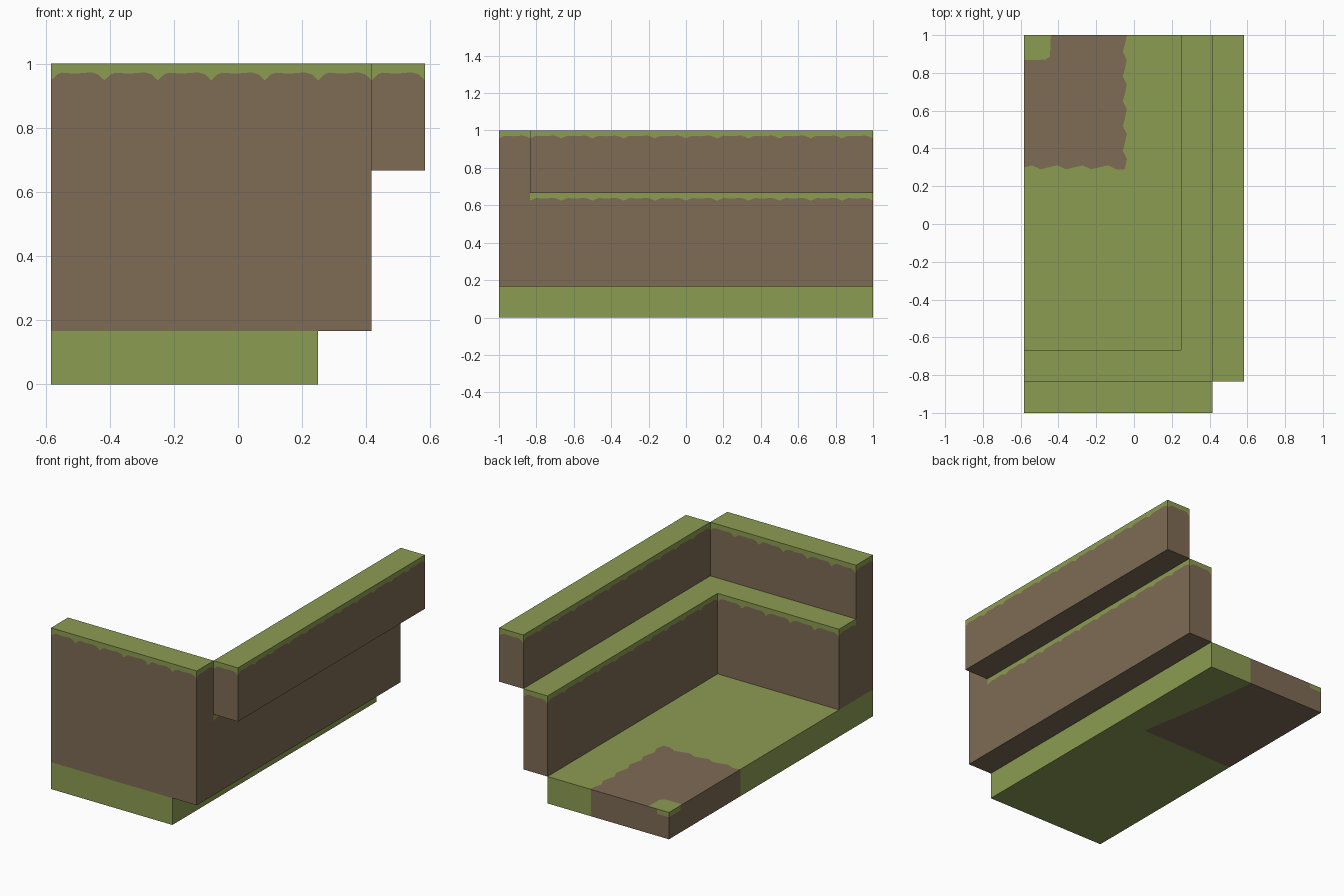
import bpy, bmesh, math
from mathutils import Vector

if "Cube" in bpy.data.objects:
    bpy.data.objects.remove(bpy.data.objects["Cube"])

GREEN, BROWN = 0, 1


def material(name, rgb):
    m = bpy.data.materials.new(name)
    m.diffuse_color = (*rgb, 1)
    m.use_nodes = True
    m.node_tree.nodes["Principled BSDF"].inputs["Base Color"].default_value = m.diffuse_color
    return m


MATS = [material("grass_green", (0.262, 0.332, 0.084)),
        material("earth_brown", (0.209, 0.147, 0.089))]

# Main levels, in sixths of a unit
X0, X1, X2, X3 = -0.5833, 0.25, 0.4167, 0.5833
Y0, Y1, Y2, Y3 = -1.0, -0.8333, -0.6667, 1.0
Z1, Z2, Z3 = 0.1667, 0.6667, 1.0
PERIOD = 1 / 6


def face(bm, pts, normal, mat):
    f = bm.faces.new([bm.verts.new(p) for p in pts])
    f.normal_update()
    if f.normal.dot(Vector(normal)) < 0:
        f.normal_flip()
    f.material_index = mat


def flat(bm, xy, z, mat, up=1):
    """Horizontal polygon facing up or down."""
    face(bm, [(x, y, z) for x, y in xy], (0, 0, up), mat)


def rect(x0, x1, y0, y1):
    return [(x0, y0), (x1, y0), (x1, y1), (x0, y1)]


def upright(bm, axis, at, sign, poly, mat):
    """Vertical polygon of (u, z) points on the plane axis = at."""
    if axis == 'x':
        face(bm, [(at, u, z) for u, z in poly], (sign, 0, 0), mat)
    else:
        face(bm, [(u, at, z) for u, z in poly], (0, sign, 0), mat)


def panel(bm, axis, at, sign, u0, u1, z0, z1):
    """Earth panel with a dripping grass fringe along its top."""
    drip = 0.042 if axis == 'x' else 0.052
    steps = [(0, drip), (0.02, 0.033), (0.035, 0.028), (0.075, 0.031),
             (0.125, 0.027), (0.147, 0.033)]
    n = math.ceil((u1 - u0) / PERIOD - 0.01)
    edge = [(u0 + k * PERIOD + s, z1 - d) for k in range(n) for s, d in steps]
    edge = [p for p in edge if p[0] < u1 - 0.003] + [(u1, z1 - drip)]
    for a, b in zip(edge, edge[1:]):
        upright(bm, axis, at, sign, [a, b, (b[0], z1), (a[0], z1)], GREEN)
        upright(bm, axis, at, sign, [a, b, (b[0], z0), (a[0], z0)], BROWN)


def finish(bm, name):
    bmesh.ops.remove_doubles(bm, verts=bm.verts, dist=0.0002)
    me = bpy.data.meshes.new(name)
    bm.to_mesh(me)
    bm.free()
    for m in MATS:
        me.materials.append(m)
    bpy.context.collection.objects.link(bpy.data.objects.new(name, me))


# Front wall: full height
bm = bmesh.new()
panel(bm, 'y', Y0, -1, X0, X2, Z1, Z3)
panel(bm, 'y', Y1, 1, X0, X2, Z2, Z3)
panel(bm, 'x', X0, -1, Y0, Y1, Z1, Z3)
panel(bm, 'x', X2, 1, Y0, Y1, Z1, Z3)
flat(bm, rect(X0, X2, Y0, Y1), Z3, GREEN)
flat(bm, rect(X1, X2, Y0, Y1), Z1, BROWN, -1)
finish(bm, "front_wall")

# Front step: ledge behind the front wall
bm = bmesh.new()
panel(bm, 'y', Y2, 1, X0, X1, Z1, Z2)
panel(bm, 'x', X0, -1, Y1, Y2, Z1, Z2)
panel(bm, 'x', X2, 1, Y1, Y2, Z1, Z2)
flat(bm, rect(X0, X2, Y1, Y2), Z2, GREEN)
flat(bm, rect(X1, X2, Y1, Y2), Z1, BROWN, -1)
finish(bm, "front_step")

# Right step: long ledge along the side
bm = bmesh.new()
panel(bm, 'x', X1, -1, Y2, Y3, Z1, Z2)
panel(bm, 'x', X2, 1, Y2, Y3, Z1, Z2)
panel(bm, 'y', Y3, 1, X1, X2, Z1, Z2)
flat(bm, rect(X1, X2, Y2, Y3), Z2, GREEN)
flat(bm, rect(X1, X2, Y2, Y3), Z1, BROWN, -1)
finish(bm, "right_step")

# Right wall: overhanging upper tier
bm = bmesh.new()
panel(bm, 'x', X2, -1, Y1, Y3, Z2, Z3)
panel(bm, 'x', X3, 1, Y1, Y3, Z2, Z3)
panel(bm, 'y', Y1, -1, X2, X3, Z2, Z3)
panel(bm, 'y', Y3, 1, X2, X3, Z2, Z3)
flat(bm, rect(X2, X3, Y1, Y3), Z3, GREEN)
flat(bm, rect(X2, X3, Y1, Y3), Z2, BROWN, -1)
finish(bm, "right_wall")

# Base slab: grass with a bare earth patch in the back left corner
bm = bmesh.new()
PX, PY = -0.048, 0.30
wave = lambda i: 0.012 * math.sin(i * 2.1)
edge = [(X0 + (PX - X0) * i / 12, PY + wave(i)) for i in range(12)]
edge += [(PX, PY - 0.01)]
edge += [(PX + wave(i), PY + (Y3 - PY) * i / 16) for i in range(1, 17)]
tuft = [(-0.44, Y3), (-0.445, 0.885), (-0.47, 0.87), (X0, 0.868)]
flat(bm, edge + tuft, Z1, BROWN)
flat(bm, tuft + [(X0, Y3)], Z1, GREEN)
flat(bm, edge + [(X1, Y3), (X1, Y2), (X0, Y2)], Z1, GREEN)
# underside, with its own patch outline
under = [(X0, 0.17), (0.07, 0.18), (0.0, 0.6), (-0.05, Y3)]
flat(bm, under + [(X0, Y3)], 0, BROWN, -1)
flat(bm, under + [(X1, Y3), (X1, Y0), (X0, Y0)], 0, GREEN, -1)


def strip(axis, at, sign, u0, u1, z0, z1, mat):
    upright(bm, axis, at, sign, [(u0, z0), (u1, z0), (u1, z1), (u0, z1)], mat)


strip('y', Y0, -1, X0, X1, 0, Z1, GREEN)
strip('x', X1, 1, Y0, Y3, 0, Z1, GREEN)
strip('x', X0, -1, Y0, PY, 0, Z1, GREEN)
strip('y', Y3, 1, PX, X1, 0, Z1, GREEN)
# earth sides with a small grass fringe at the corner
ZF = Z1 - 0.03
for axis, at, sign, a, b, corner in (('x', X0, -1, PY, 0.885, Y3),
                                     ('y', Y3, 1, PX, -0.5, X0)):
    strip(axis, at, sign, a, b, 0, Z1, BROWN)
    strip(axis, at, sign, b, corner, 0, ZF, BROWN)
    strip(axis, at, sign, b, corner, ZF, Z1, GREEN)
finish(bm, "base_slab")
